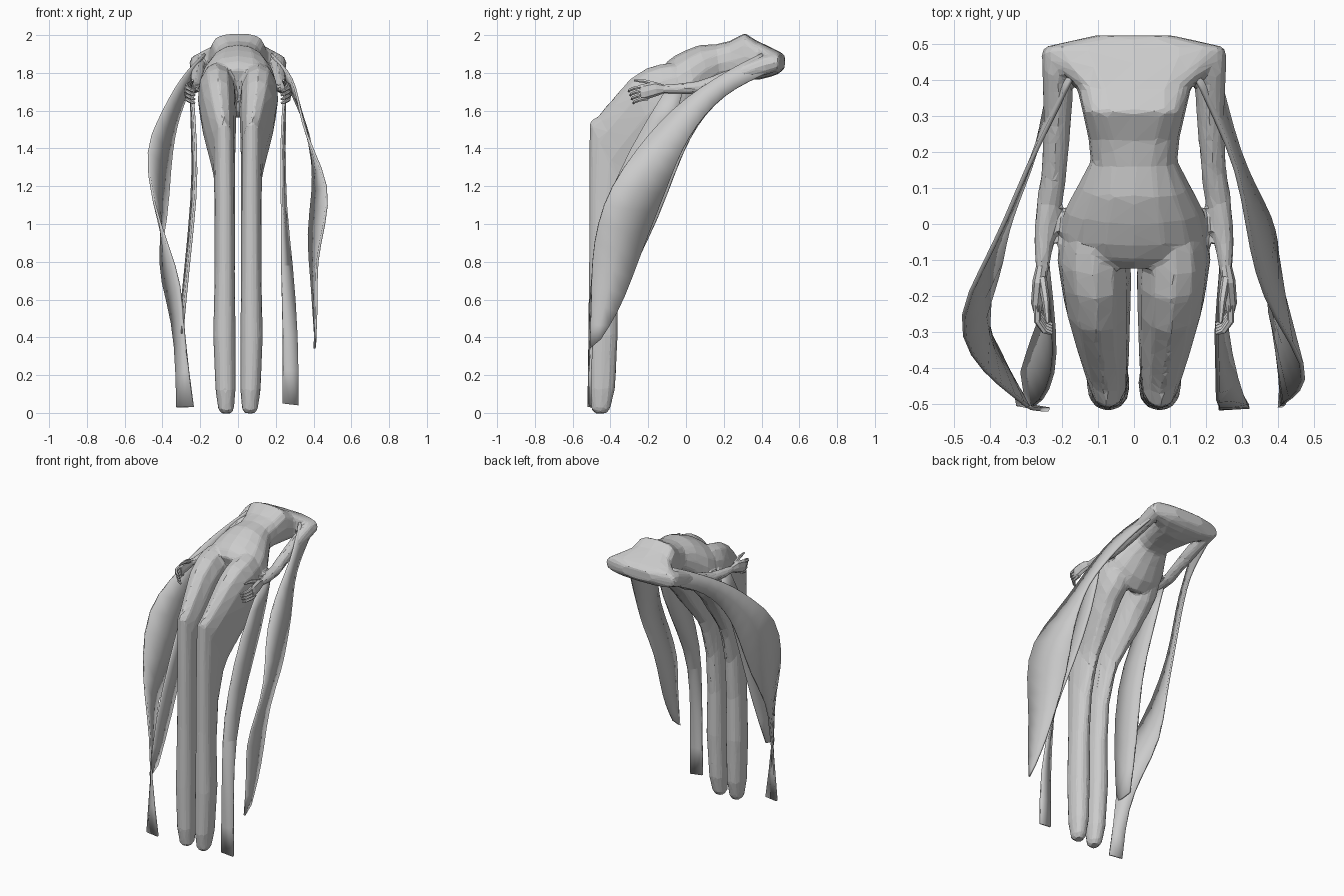
import bpy
from math import sin, cos, pi, copysign
from mathutils import Vector


def make(name, verts, faces, mirror=False):
    me = bpy.data.meshes.new(name)
    me.from_pydata([tuple(v) for v in verts], [], faces)
    me.update()
    ob = bpy.data.objects.new(name, me)
    bpy.context.collection.objects.link(ob)
    if mirror:
        ob.modifiers.new("mirror", "MIRROR")
    return ob


def select(obs):
    bpy.ops.object.select_all(action='DESELECT')
    for ob in obs:
        ob.select_set(True)
    bpy.context.view_layer.objects.active = obs[0]


def smooth(ob, angle):
    select([ob])
    bpy.ops.object.shade_smooth_by_angle(angle=angle)


def skin(name, rings, mirror=False):
    """Join equal-sized rings of points and cap both ends."""
    n = len(rings[0])
    verts = [p for r in rings for p in r]
    faces = [(i * n + j, i * n + (j + 1) % n, (i + 1) * n + (j + 1) % n, (i + 1) * n + j)
             for i in range(len(rings) - 1) for j in range(n)]
    faces += [tuple(range(n))[::-1], tuple(range(len(verts) - n, len(verts)))]
    return make(name, verts, faces, mirror)


def body_loft(name, sections, n=12, mirror=False):
    """Section: front y, front z, back y, back z, centre x, half width, squareness power."""
    rings = []
    for fy, fz, by, bz, cx, rx, power in sections:
        f, b = Vector((cx, fy, fz)), Vector((cx, by, bz))
        mid, half = (f + b) / 2, (f - b) / 2
        ring = []
        for k in range(n):
            a = 2 * pi * k / n
            c, s = [copysign(abs(t) ** power, t) for t in (cos(a), sin(a))]
            ring.append(mid + half * s + Vector((rx * c, 0, 0)))
        rings.append(ring)
    return skin(name, rings, mirror)


def tube(name, pts, n=8):
    """Mirrored limb; point: x, y, z, half width, half height."""
    rings = []
    for i, p in enumerate(pts):
        t = Vector(pts[min(i + 1, len(pts) - 1)][:3]) - Vector(pts[max(i - 1, 0)][:3])
        t.normalize()
        v = t.cross(Vector((1, 0, 0))).normalized()
        u = v.cross(t)
        rings.append([Vector(p[:3]) + u * p[3] * cos(2 * pi * k / n) + v * p[4] * sin(2 * pi * k / n)
                      for k in range(n)])
    return skin(name, rings, True)


def ribbon(name, front, back):
    """Twisted cloth strip between two edge paths."""
    verts = [p for pair in zip(front, back) for p in pair]
    faces = [(2 * i, 2 * i + 1, 2 * i + 3, 2 * i + 2) for i in range(len(front) - 1)]
    ob = make(name, verts, faces)
    smooth(ob, 0.8)
    sub = ob.modifiers.new("soften", "SUBSURF")
    sub.levels = sub.render_levels = 1
    sub.boundary_smooth = 'PRESERVE_CORNERS'
    sol = ob.modifiers.new("cloth", "SOLIDIFY")
    sol.thickness, sol.offset = 0.012, 0
    return ob


# Reclining torso, shoulders to pelvis
torso = body_loft("body", [
    (0.523, 1.895, 0.523, 1.825, 0, 0.110, 0.7),
    (0.490, 1.915, 0.490, 1.795, 0, 0.258, 0.7),
    (0.450, 1.935, 0.450, 1.78, 0, 0.240, 0.75),
    (0.375, 1.97, 0.390, 1.765, 0, 0.160, 0.65),
    (0.312, 2.01, 0.320, 1.765, 0, 0.144, 0.6),
    (0.230, 1.968, 0.25, 1.76, 0, 0.127, 0.75),
    (0.160, 1.952, 0.190, 1.75, 0, 0.120, 0.85),
    (0.070, 1.947, 0.14, 1.69, 0, 0.157, 0.95),
    (0.000, 1.92, 0.080, 1.61, 0, 0.192, 0.95),
    (-0.06, 1.89, 0.020, 1.56, 0, 0.206, 0.95),
    (-0.10, 1.86, -0.02, 1.57, 0, 0.190, 1.0),
    (-0.128, 1.82, -0.05, 1.60, 0, 0.120, 1.0),
], n=16)

# Legs, bent at the knee and hanging straight down
legs = body_loft("legs", [
    (-0.01, 1.85, 0.04, 1.60, 0.105, 0.080, 0.9),
    (-0.08, 1.855, 0.0, 1.53, 0.110, 0.097, 0.95),
    (-0.14, 1.845, -0.05, 1.48, 0.112, 0.101, 0.9),
    (-0.21, 1.825, -0.08, 1.44, 0.107, 0.099, 0.9),
    (-0.30, 1.765, -0.12, 1.38, 0.102, 0.093, 0.9),
    (-0.40, 1.65, -0.20, 1.28, 0.089, 0.077, 0.9),
    (-0.465, 1.575, -0.26, 1.20, 0.079, 0.065, 0.9),
    (-0.512, 1.54, -0.29, 1.12, 0.073, 0.057, 0.9),
    (-0.514, 1.20, -0.34, 0.95, 0.070, 0.054, 0.9),
    (-0.514, 0.80, -0.36, 0.70, 0.070, 0.054, 0.9),
    (-0.519, 0.40, -0.36, 0.42, 0.072, 0.060, 0.9),
    (-0.517, 0.12, -0.375, 0.13, 0.066, 0.054, 0.9),
    (-0.500, 0.015, -0.40, 0.025, 0.063, 0.042, 0.9),
    (-0.480, -0.003, -0.42, -0.003, 0.062, 0.026, 0.9),
], mirror=True)

# Arms from shoulder to wrist
arms = tube("arms", [
    (0.213, 0.480, 1.855, 0.044, 0.045),
    (0.212, 0.430, 1.845, 0.045, 0.052),
    (0.212, 0.300, 1.800, 0.040, 0.044),
    (0.222, 0.140, 1.745, 0.036, 0.037),
    (0.235, 0.060, 1.722, 0.037, 0.035),
    (0.250, -0.050, 1.715, 0.029, 0.029),
    (0.255, -0.130, 1.715, 0.019, 0.023),
    (0.256, -0.150, 1.715, 0.016, 0.022),
])

# Merge torso, legs and arms into one faceted body
select([torso, legs, arms])
bpy.ops.object.convert(target='MESH')
select([torso, legs, arms])
bpy.ops.object.join()
mesh = torso.modifiers.new("merge", "REMESH")
mesh.mode, mesh.voxel_size = 'VOXEL', 0.0095
blend = torso.modifiers.new("blend", "SMOOTH")
blend.iterations = 5
facet = torso.modifiers.new("facets", "DECIMATE")
facet.ratio = 0.04
smooth(torso, 0.4)

# Hands: palm, four curled fingers and a thumb
tube("palms", [
    (0.255, -0.115, 1.715, 0.016, 0.022),
    (0.262, -0.160, 1.715, 0.020, 0.038),
    (0.268, -0.220, 1.700, 0.018, 0.042),
    (0.266, -0.240, 1.698, 0.014, 0.038),
])
for i in range(4):
    z = 1.728 - 0.021 * i
    y = -0.225 + 0.008 * i
    tube("finger", [(0.268, y, z, 0.011, 0.011), (0.268, y - 0.045, z - 0.008, 0.010, 0.010),
                    (0.248, y - 0.072, z - 0.018, 0.009, 0.009),
                    (0.228, y - 0.078, z - 0.026, 0.006, 0.006)], 6)
tube("thumb", [(0.255, -0.150, 1.735, 0.013, 0.014), (0.245, -0.215, 1.755, 0.011, 0.011),
               (0.240, -0.275, 1.760, 0.006, 0.006)], 6)

# Right shoulder ribbon, draped over the arm
ribbon("right_shoulder_ribbon",
       [(0.155, 0.44, 1.92), (0.225, 0.30, 1.855), (0.29, 0.15, 1.77), (0.315, 0.00, 1.67),
        (0.34, -0.14, 1.54), (0.39, -0.26, 1.40), (0.485, -0.40, 1.20), (0.46, -0.47, 1.00),
        (0.41, -0.50, 0.80), (0.42, -0.50, 0.60), (0.405, -0.51, 0.34)],
       [(0.22, 0.47, 1.82), (0.255, 0.33, 1.755), (0.29, 0.20, 1.68), (0.335, 0.10, 1.58),
        (0.38, 0.02, 1.47), (0.395, -0.05, 1.33), (0.40, -0.11, 1.17), (0.365, -0.20, 0.95),
        (0.39, -0.29, 0.70), (0.40, -0.36, 0.53), (0.41, -0.45, 0.39)])

# Right wrist ribbon
ribbon("right_wrist_ribbon",
       [(0.245, -0.12, 1.69), (0.225, -0.30, 1.40), (0.235, -0.44, 1.08), (0.23, -0.50, 0.80),
        (0.24, -0.512, 0.40), (0.235, -0.512, 0.05)],
       [(0.25, -0.02, 1.69), (0.245, -0.10, 1.40), (0.25, -0.28, 1.08), (0.285, -0.44, 0.80),
        (0.32, -0.507, 0.40), (0.32, -0.507, 0.04)])

# Left shoulder ribbon, reaching the floor
ribbon("left_shoulder_ribbon",
       [(-0.155, 0.44, 1.92), (-0.225, 0.30, 1.855), (-0.30, 0.15, 1.77), (-0.36, 0.00, 1.67),
        (-0.42, -0.12, 1.55), (-0.49, -0.26, 1.40), (-0.455, -0.37, 1.12), (-0.37, -0.45, 0.88),
        (-0.30, -0.50, 0.68), (-0.29, -0.515, 0.42), (-0.235, -0.515, 0.03)],
       [(-0.22, 0.47, 1.82), (-0.245, 0.33, 1.755), (-0.27, 0.20, 1.68), (-0.31, 0.10, 1.58),
        (-0.34, 0.02, 1.46), (-0.36, -0.05, 1.30), (-0.375, -0.15, 1.02), (-0.43, -0.26, 0.80),
        (-0.37, -0.36, 0.58), (-0.33, -0.45, 0.38), (-0.325, -0.50, 0.03)])

# Left wrist ribbon, joining the shoulder ribbon low down
ribbon("left_wrist_ribbon",
       [(-0.24, -0.12, 1.69), (-0.22, -0.30, 1.40), (-0.22, -0.42, 1.15), (-0.26, -0.50, 0.80),
        (-0.295, -0.51, 0.42)],
       [(-0.25, -0.02, 1.69), (-0.24, -0.12, 1.40), (-0.24, -0.22, 1.15), (-0.28, -0.31, 0.75),
        (-0.31, -0.41, 0.45)])
